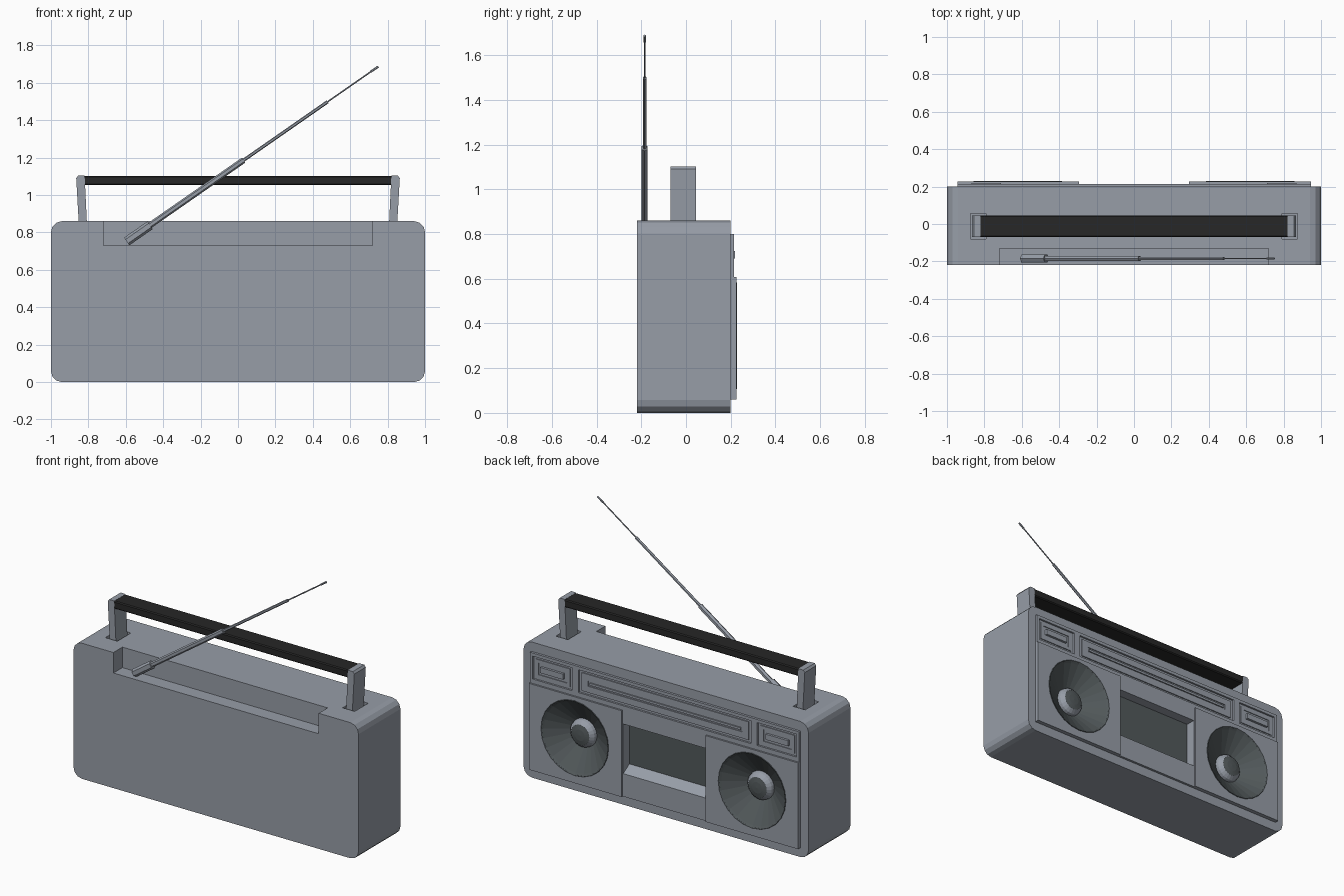
import bpy, bmesh, math
from mathutils import Vector, Matrix

if "Cube" in bpy.data.objects:
    bpy.data.objects.remove(bpy.data.objects["Cube"])


def material(name, rgb):
    m = bpy.data.materials.new(name)
    m.diffuse_color = (*rgb, 1)
    m.use_nodes = True
    m.node_tree.nodes["Principled BSDF"].inputs["Base Color"].default_value = m.diffuse_color
    return m


GREY = material("case grey", (0.31, 0.34, 0.39))
DARK = material("dark grey", (0.085, 0.1, 0.105))
BLACK = material("grip black", (0.02, 0.02, 0.02))


def finish(name, bm, mat):
    bmesh.ops.recalc_face_normals(bm, faces=bm.faces)
    me = bpy.data.meshes.new(name)
    bm.to_mesh(me)
    bm.free()
    me.materials.append(mat)
    ob = bpy.data.objects.new(name, me)
    bpy.context.collection.objects.link(ob)
    return ob


def box(name, x, y, z, mat=GREY):
    bm = bmesh.new()
    bmesh.ops.create_cube(bm, size=1)
    for v in bm.verts:
        v.co = [r[0] + (c + 0.5) * (r[1] - r[0]) for c, r in zip(v.co, (x, y, z))]
    return finish(name, bm, mat)


def bevel_along(ob, axis, width, segments):
    """Bevel only the edges running along one axis."""
    bm = bmesh.new()
    bm.from_mesh(ob.data)
    edges = [e for e in bm.edges
             if abs((e.verts[0].co - e.verts[1].co).normalized()[axis]) > 0.99]
    bmesh.ops.bevel(bm, geom=edges, offset=width, segments=segments,
                    profile=0.5, affect='EDGES')
    bm.to_mesh(ob.data)
    bm.free()


def lathe(name, cx, cz, profile, mat, n=24):
    """Revolve (radius, y) points about a line along y."""
    bm = bmesh.new()
    rings = []
    for r, y in profile:
        if r == 0:
            rings.append([bm.verts.new((cx, y, cz))] * n)
        else:
            rings.append([bm.verts.new((cx + r * math.cos(2 * math.pi * i / n), y,
                                        cz + r * math.sin(2 * math.pi * i / n)))
                          for i in range(n)])
    for a, b in zip(rings, rings[1:]):
        for i in range(n):
            j = (i + 1) % n
            bm.faces.new(list(dict.fromkeys((a[i], a[j], b[j], b[i]))))
    return finish(name, bm, mat)


def prism(name, points, y0, y1, mat):
    """Extrude an xz outline along y."""
    bm = bmesh.new()
    f = bm.faces.new([bm.verts.new((x, y0, z)) for x, z in points])
    ext = bmesh.ops.extrude_face_region(bm, geom=[f])
    for v in ext['geom']:
        if isinstance(v, bmesh.types.BMVert):
            v.co.y = y1
    return finish(name, bm, mat)


def rod(name, a, b, r, mat=GREY, n=6):
    a, b = Vector(a), Vector(b)
    bm = bmesh.new()
    rot = (b - a).to_track_quat('Z', 'Y').to_matrix().to_4x4()
    bmesh.ops.create_cone(bm, cap_ends=True, segments=n, radius1=r, radius2=r,
                          depth=(b - a).length,
                          matrix=Matrix.Translation((a + b) / 2) @ rot)
    return finish(name, bm, mat)


def cut(cutter, *targets):
    for ob in targets:
        mod = ob.modifiers.new("cut", 'BOOLEAN')
        mod.operation = 'DIFFERENCE'
        mod.solver = 'EXACT'
        mod.object = cutter
        bpy.context.view_layer.objects.active = ob
        bpy.ops.object.modifier_apply(modifier=mod.name)
    bpy.data.objects.remove(cutter)


SIDES = ((-1, "left"), (1, "right"))


def span(s, a, b):
    return tuple(sorted((s * a, s * b)))


# Case with rounded ends and the aerial trough along the top edge
body = box("case", (-1, 1), (-0.22, 0.2), (0, 0.86))
bevel_along(body, 1, 0.058, 3)
cut(box("trough_cutter", (-0.72, 0.72), (-0.4, -0.13), (0.73, 1)), body)

# Raised panel on the speaker side, with the cassette bay
panel = box("control_panel", (-0.945, 0.945), (0.18, 0.215), (0.06, 0.80))
bay = [(0.3, 0.52), (0.15, 0.52), (0.15, 0.245), (0.215, 0.205), (0.3, 0.205)]
bm = bmesh.new()
face = bm.faces.new([bm.verts.new((-0.29, y, z)) for y, z in bay])
for v in bmesh.ops.extrude_face_region(bm, geom=[face])['geom']:
    if isinstance(v, bmesh.types.BMVert):
        v.co.x = 0.29
cut(finish("bay_cutter", bm, GREY), body, panel)
box("cassette_window", (-0.289, 0.289), (0.145, 0.153), (0.24, 0.52), DARK)

# Tuning scale recess with its bar
cut(box("scale_cutter", (-0.605, 0.605), (0.203, 0.3), (0.635, 0.78)), panel)
frame = box("scale_frame", (-0.585, 0.585), (0.19, 0.21), (0.65, 0.765))
cut(box("scale_slot_cutter", (-0.54, 0.54), (0.204, 0.3), (0.69, 0.725)), frame)
box("tuning_bar", (-0.53, 0.53), (0.19, 0.212), (0.7, 0.714))

for s, side in SIDES:
    # Speaker plate and cone
    plate = box(side + "_speaker_plate", span(s, 0.295, 0.945), (0.2, 0.226), (0.06, 0.607))
    cx, cz = s * 0.622, 0.345
    cut(lathe("speaker_cutter", cx, cz, [(0, 0.09), (0.232, 0.09), (0.232, 0.4), (0, 0.4)], GREY),
        body, panel, plate)
    lathe(side + "_speaker_cone", cx, cz,
          [(0.238, 0.226), (0.236, 0.229), (0.222, 0.218), (0.08, 0.125), (0, 0.12)], DARK)
    lathe(side + "_speaker_ring", cx, cz, [(0.09, 0.128), (0.085, 0.15), (0.064, 0.172)], GREY)
    lathe(side + "_speaker_cap", cx, cz, [(0.064, 0.172), (0.035, 0.178), (0, 0.18)], DARK)

    # Corner control in its recess
    cut(box("button_cutter", span(s, 0.65, 0.925), (0.203, 0.3), (0.635, 0.78)), panel)
    well = box(side + "_button_frame", span(s, 0.668, 0.908), (0.19, 0.209), (0.65, 0.765))
    cut(box("well_cutter", span(s, 0.69, 0.888), (0.204, 0.3), (0.67, 0.745)), well)
    box(side + "_button", span(s, 0.71, 0.87), (0.19, 0.219), (0.69, 0.725))

    # Handle post in a socket
    cut(box("socket_cutter", span(s, 0.79, 0.875), (-0.08, 0.055), (0.8, 1)), body)
    prism(side + "_handle_post",
          [(s * x, z) for x, z in [(0.805, 0.79), (0.848, 0.79), (0.865, 1.09),
                                   (0.855, 1.103), (0.82, 1.103)]],
          -0.07, 0.045, GREY)

# Grip
grip = box("handle_grip", (-0.82, 0.82), (-0.07, 0.045), (1.053, 1.102), BLACK)
bevel_along(grip, 0, 0.006, 1)

# Telescopic aerial
def on_aerial(x):
    return (x, -0.185, 0.755 + (x + 0.59) * 0.6955)


for name, x0, x1, r in [("aerial_base", -0.595, -0.47, 0.025),
                        ("aerial_lower", -0.48, 0.03, 0.016),
                        ("aerial_middle", 0.02, 0.48, 0.009),
                        ("aerial_upper", 0.47, 0.74, 0.004),
                        ("aerial_tip", 0.71, 0.75, 0.006)]:
    rod(name, on_aerial(x0), on_aerial(x1), r)
